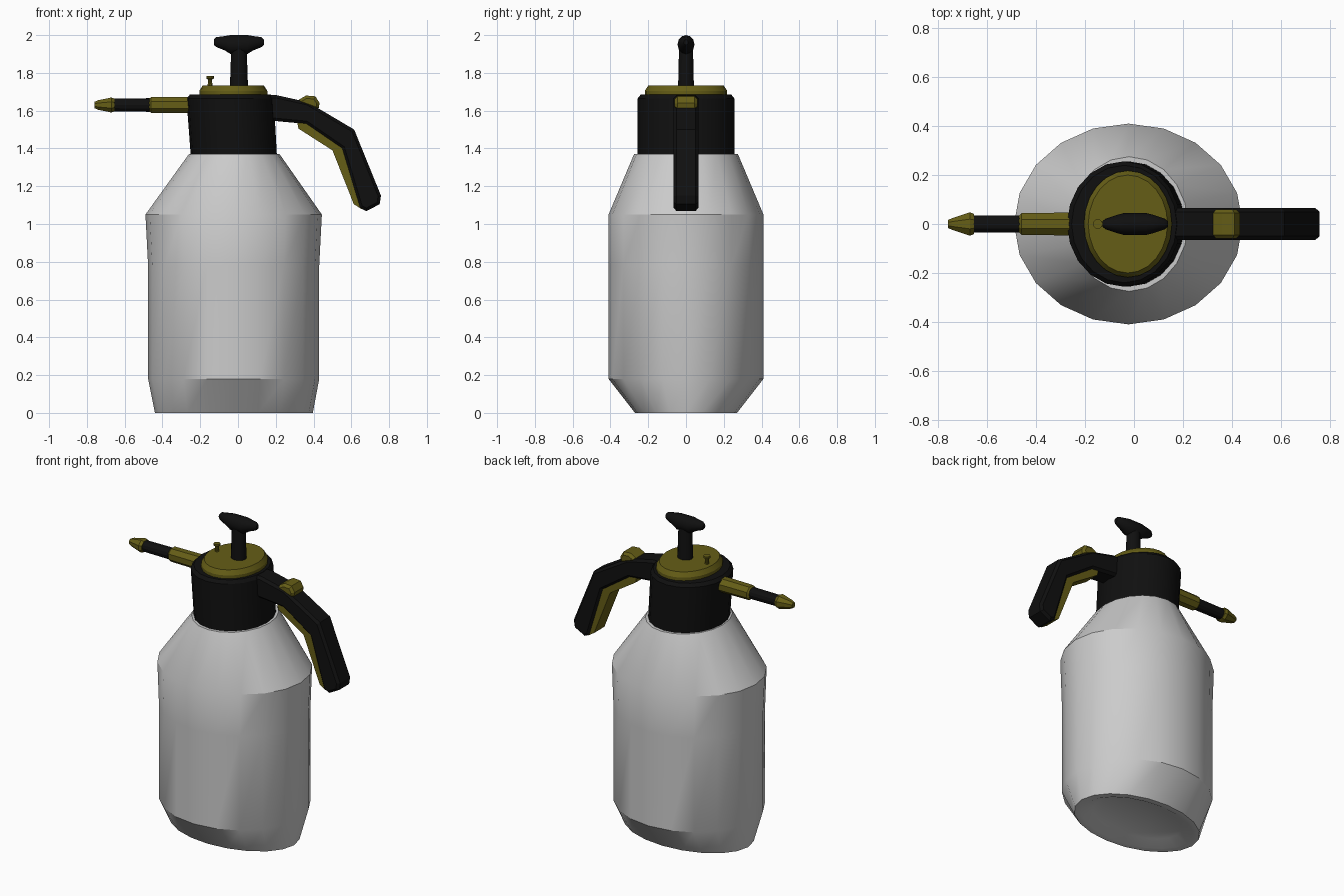
import bpy, bmesh, math


def material(name, rgb):
    m = bpy.data.materials.new(name)
    m.diffuse_color = (*rgb, 1)
    return m


BLACK = material("black_plastic", (0.005, 0.005, 0.005))
YELLOW = material("yellow_plastic", (0.13, 0.11, 0.008))


def finish(name, bm, mat, angle):
    bmesh.ops.recalc_face_normals(bm, faces=bm.faces)
    me = bpy.data.meshes.new(name)
    bm.to_mesh(me)
    bm.free()
    ob = bpy.data.objects.new(name, me)
    bpy.context.collection.objects.link(ob)
    if mat:
        me.materials.append(mat)
    if angle:
        bpy.ops.object.select_all(action='DESELECT')
        ob.select_set(True)
        bpy.context.view_layer.objects.active = ob
        bpy.ops.object.shade_smooth_by_angle(angle=math.radians(angle))
    return ob


def loft(name, rings, n, mat=None, axis='z', phase=0.0, angle=30):
    """Elliptical rings (position, radius_a, radius_b, centre) joined along z or x."""
    bm = bmesh.new()
    loops = []
    for p, a, b, c in rings:
        loop = []
        for i in range(n):
            t = 2 * math.pi * (i + phase) / n
            u, v = a * math.cos(t), b * math.sin(t)
            loop.append(bm.verts.new((c + u, v, p) if axis == 'z' else (p, u, c + v)))
        loops.append(loop)
    for l0, l1 in zip(loops, loops[1:]):
        for i in range(n):
            j = (i + 1) % n
            bm.faces.new((l0[i], l0[j], l1[j], l1[i]))
    bm.faces.new(loops[0])
    bm.faces.new(loops[-1])
    return finish(name, bm, mat, angle)


def plate(name, outline, half, mat, bevel=0.0):
    """Side outline in x-z, extruded across y."""
    bm = bmesh.new()
    f = bm.faces.new([bm.verts.new((x, -half, z)) for x, z in outline])
    ext = bmesh.ops.extrude_face_region(bm, geom=[f])
    for v in ext['geom']:
        if isinstance(v, bmesh.types.BMVert):
            v.co.y = half
    ob = finish(name, bm, mat, 0)
    if bevel:
        mod = ob.modifiers.new("soft_edges", 'BEVEL')
        mod.width = bevel
        mod.segments = 1
        mod.limit_method = 'ANGLE'
        mod.angle_limit = math.radians(60)
    return ob


# Bottle with slightly recessed base, oval body and sloping shoulder
loft("bottle", [(0.03, 0.30, 0.18, -0.022), (0, 0.375, 0.235, -0.022),
                (0, 0.418, 0.27, -0.022), (0.18, 0.453, 0.41, -0.023),
                (0.78, 0.453, 0.41, -0.023), (1.05, 0.467, 0.41, -0.023),
                (1.37, 0.24, 0.275, -0.02)], 20)

# Collar leaning slightly towards the nozzle
loft("collar", [(1.36, 0.228, 0.256, -0.022), (1.665, 0.231, 0.256, -0.042),
                (1.685, 0.215, 0.24, -0.04)], 20, BLACK)

# Stepped lid
loft("lid", [(1.67, 0.18, 0.218, -0.025), (1.705, 0.18, 0.218, -0.025),
             (1.733, 0.162, 0.2, -0.025)], 24, YELLOW)

# Pump rod and grip
loft("pump_rod", [(1.72, 0.048, 0.043, 0.005), (1.93, 0.041, 0.038, 0.005)], 14, BLACK)
loft("pump_grip", [(-0.128, 0.012, 0.014, 1.962), (-0.115, 0.022, 0.026, 1.963),
                   (-0.07, 0.037, 0.038, 1.957), (-0.04, 0.045, 0.05, 1.95),
                   (0.05, 0.045, 0.05, 1.95), (0.08, 0.037, 0.038, 1.957),
                   (0.125, 0.022, 0.026, 1.963), (0.138, 0.012, 0.014, 1.962)],
     12, BLACK, 'x', angle=40)

# Pressure relief pin
loft("relief_pin", [(1.72, 0.014, 0.014, -0.148), (1.765, 0.010, 0.010, -0.148),
                    (1.77, 0.02, 0.02, -0.148), (1.783, 0.02, 0.02, -0.148)], 10, YELLOW)

# Spray arm: faceted holder, tube and flared tip
loft("nozzle_holder", [(-0.475, 0.030, 0.032, 1.63), (-0.46, 0.048, 0.045, 1.63),
                       (-0.23, 0.051, 0.047, 1.63)], 8, YELLOW, 'x', 0.5, 0)
loft("nozzle_tube", [(-0.67, 0.035, 0.034, 1.63), (-0.46, 0.035, 0.036, 1.63)],
     12, BLACK, 'x')
loft("nozzle_tip", [(-0.76, 0.018, 0.018, 1.63), (-0.742, 0.026, 0.027, 1.63),
                    (-0.67, 0.052, 0.043, 1.63), (-0.653, 0.044, 0.036, 1.63)],
     8, YELLOW, 'x', 0.5, 0)

# Curved carrying handle
plate("handle", [(0.14, 1.683), (0.20, 1.683), (0.37, 1.645), (0.615, 1.50),
                 (0.757, 1.15), (0.75, 1.105), (0.68, 1.068), (0.645, 1.085),
                 (0.55, 1.40), (0.36, 1.53), (0.20, 1.545), (0.14, 1.55)],
      0.065, BLACK, 0.015)

# Trigger strip under the handle
plate("trigger", [(0.31, 1.56), (0.32, 1.505), (0.50, 1.39), (0.613, 1.105),
                  (0.655, 1.078), (0.68, 1.10), (0.57, 1.41), (0.38, 1.55)],
      0.052, YELLOW)

# Thumb button on top of the handle
plate("thumb_button", [(0.315, 1.64), (0.325, 1.66), (0.36, 1.68), (0.41, 1.676),
                       (0.432, 1.64), (0.425, 1.60)], 0.06, YELLOW, 0.015)
